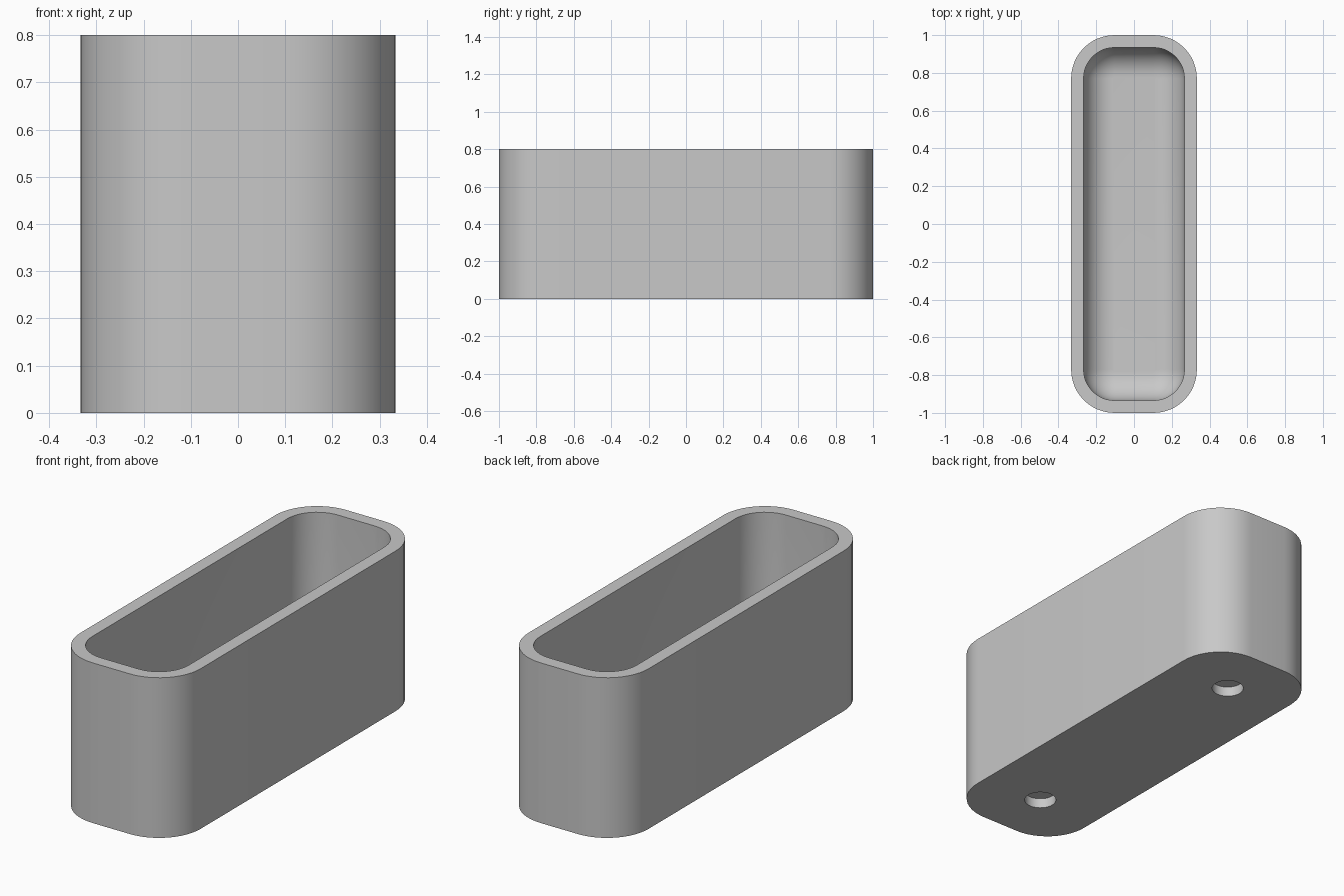
import bpy
import bmesh
from math import cos, sin, pi, radians

cube = bpy.data.objects.get("Cube")
if cube:
    bpy.data.objects.remove(cube, do_unlink=True)

HALF_X, HALF_Y, HEIGHT = 0.333, 1.0, 0.8
CORNER, WALL, FLOOR, FILLET = 0.23, 0.066, 0.067, 0.155
HOLE_Y, HOLE_RADIUS, HOLE_DEPTH = 0.7, 0.075, 0.05
SEGMENTS = 12

grey = bpy.data.materials.new("plain_grey")
grey.use_nodes = True
grey.diffuse_color = (0.58, 0.58, 0.58, 1)
grey.node_tree.nodes["Principled BSDF"].inputs["Base Color"].default_value = grey.diffuse_color


def ring(bm, inset, z):
    """Rounded rectangle of vertices, offset inwards by inset."""
    r = CORNER - inset
    verts = []
    for corner, (sx, sy) in enumerate([(1, 1), (-1, 1), (-1, -1), (1, -1)]):
        for i in range(SEGMENTS + 1):
            a = (corner + i / SEGMENTS) * pi / 2
            x = sx * (HALF_X - CORNER) + r * cos(a)
            y = sy * (HALF_Y - CORNER) + r * sin(a)
            verts.append(bm.verts.new((x, y, z)))
    return verts


# Tray shell: outer wall, flat rim, inner wall and rounded inner floor edge
bm = bmesh.new()
levels = [(0, 0), (0, HEIGHT), (WALL, HEIGHT)]
for i in range(SEGMENTS + 1):
    a = i / SEGMENTS * pi / 2
    levels.append((WALL + FILLET * (1 - cos(a)), FLOOR + FILLET * (1 - sin(a))))
rings = [ring(bm, inset, z) for inset, z in levels]
for low, high in zip(rings, rings[1:]):
    for i in range(len(low)):
        j = (i + 1) % len(low)
        bm.faces.new((low[i], low[j], high[j], high[i]))
bm.faces.new(rings[0][::-1])
bm.faces.new(rings[-1])
bmesh.ops.recalc_face_normals(bm, faces=bm.faces)
mesh = bpy.data.meshes.new("tray")
bm.to_mesh(mesh)
bm.free()
mesh.materials.append(grey)
tray = bpy.data.objects.new("tray", mesh)
bpy.context.collection.objects.link(tray)

# Two blind round holes in the underside
for side in (-1, 1):
    bpy.ops.mesh.primitive_cylinder_add(
        vertices=48, radius=HOLE_RADIUS, depth=2 * HOLE_DEPTH, location=(0, side * HOLE_Y, 0))
    cutter = bpy.context.object
    cutter.name = "hole_cutter"
    cutter.hide_render = True
    cutter.data.materials.append(grey)
    bpy.ops.object.select_all(action="DESELECT")
    tray.select_set(True)
    bpy.context.view_layer.objects.active = tray
    cut = tray.modifiers.new("hole", "BOOLEAN")
    cut.operation = "DIFFERENCE"
    cut.solver = "EXACT"
    cut.object = cutter
    bpy.ops.object.modifier_apply(modifier=cut.name)
    bpy.data.objects.remove(cutter, do_unlink=True)

bpy.ops.object.shade_smooth_by_angle(angle=radians(35))
